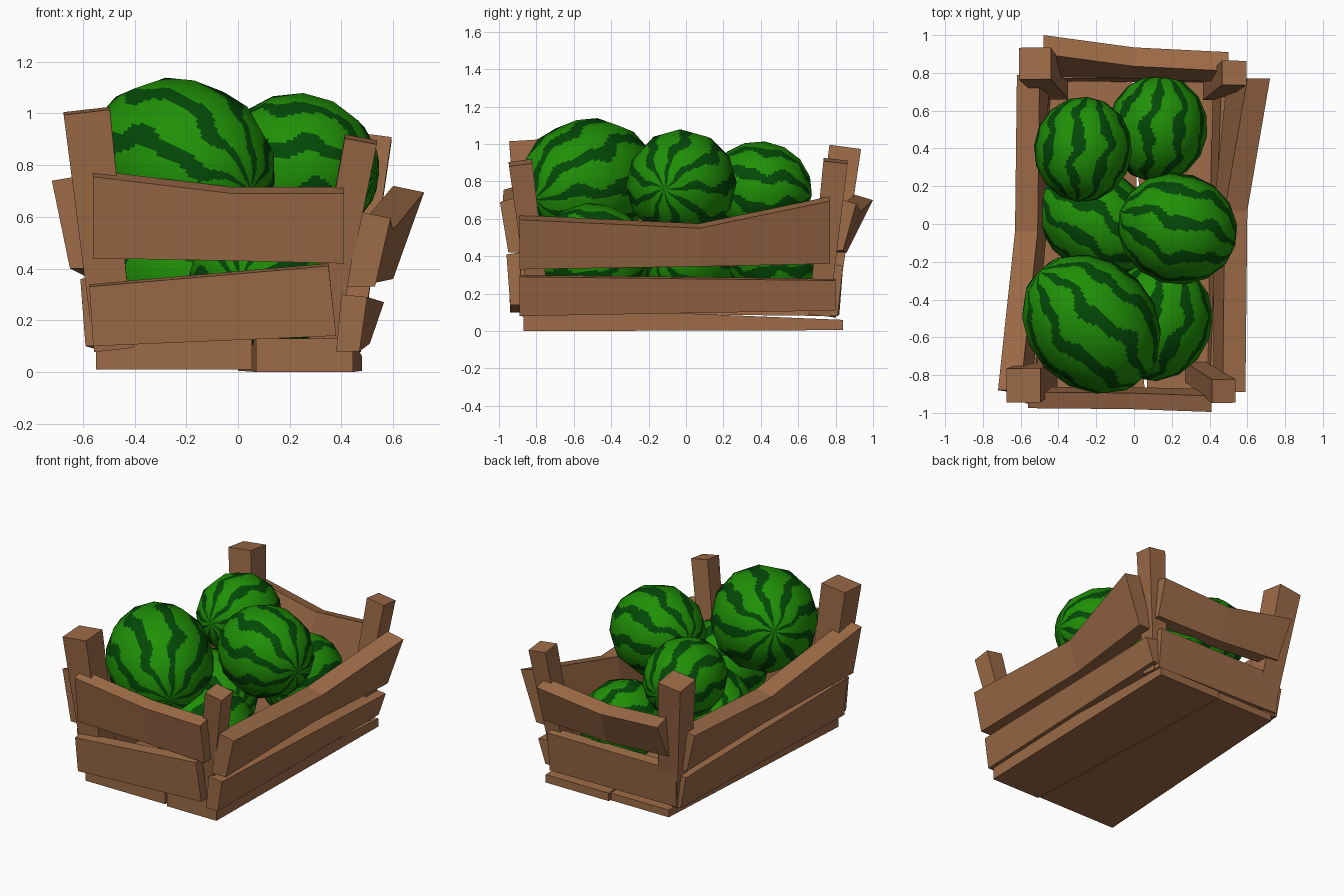
import bpy, bmesh, math
from mathutils import Vector

if "Cube" in bpy.data.objects:
    bpy.data.objects.remove(bpy.data.objects["Cube"])


def material(name, rgb):
    m = bpy.data.materials.new(name)
    m.diffuse_color = (*rgb, 1)
    m.use_nodes = True
    m.node_tree.nodes["Principled BSDF"].inputs["Base Color"].default_value = m.diffuse_color
    return m


WOOD = material("brown wood", (0.335, 0.146, 0.063))
LIGHT = material("light green rind", (0.014, 0.28, 0.002))
DARK = material("dark green stripe", (0.001, 0.066, 0.002))


def add_object(name, bm, mats):
    me = bpy.data.meshes.new(name)
    bm.to_mesh(me)
    bm.free()
    for m in mats:
        me.materials.append(m)
    ob = bpy.data.objects.new(name, me)
    bpy.context.collection.objects.link(ob)
    return ob


def loft(name, rings):
    """Wooden part skinned through four-cornered cross-sections."""
    bm = bmesh.new()
    rows = [[bm.verts.new(p) for p in ring] for ring in rings]
    for a, b in zip(rows, rows[1:]):
        for i in range(4):
            j = (i + 1) % 4
            bm.faces.new((a[i], a[j], b[j], b[i]))
    bm.faces.new(rows[0])
    bm.faces.new(rows[-1])
    bmesh.ops.recalc_face_normals(bm, faces=bm.faces)
    return add_object(name, bm, [WOOD])


def plank(name, inward, *stations):
    """Each station: outer bottom point, outer top point; inward gives thickness."""
    n = Vector(inward)
    flat = Vector((n.x, n.y, 0))
    loft(name, [[Vector(b), Vector(b) + flat * 0.9, Vector(t) + n, Vector(t)]
                for b, t in stations])


def floor_board(name, *ends):
    """Each end: y, left x, right x, bottom z, top z."""
    loft(name, [[(l, y, lo), (r, y, lo), (r, y, hi), (l, y, hi)]
                for y, l, r, lo, hi in ends])


def post(name, base, top, half):
    base, top = Vector(base), Vector(top)
    axis = (top - base).normalized()
    u = (Vector((1, 0, 0)) - axis * axis.x).normalized()
    v = axis.cross(u)
    loft(name, [[c + (u * i + v * j) * h for i, j in ((-1, -1), (1, -1), (1, 1), (-1, 1))]
                for c, h in ((base, half * 0.85), (top, half))])


# floor boards, thicker at the front
floor_board("floor_board_left", (-0.87, -0.55, 0.055, 0.01, 0.13), (0.83, -0.45, -0.01, 0.01, 0.06))
floor_board("floor_board_right", (-0.87, 0.07, 0.445, 0.0, 0.13), (0.84, 0.0, 0.48, 0.005, 0.06))

# long side boards
plank("right_upper_board", (-0.12, 0, 0.025),
      ((0.53, -0.89, 0.33), (0.59, -0.89, 0.595)),
      ((0.53, 0.07, 0.345), (0.60, 0.07, 0.55)),
      ((0.60, 0.77, 0.36), (0.72, 0.77, 0.695)))
plank("right_lower_board", (-0.10, 0, 0.01),
      ((0.47, -0.89, 0.08), (0.50, -0.89, 0.29)),
      ((0.51, 0.80, 0.11), (0.565, 0.80, 0.27)))
plank("left_upper_board", (0.12, 0, 0.02),
      ((-0.65, -0.89, 0.40), (-0.72, -0.88, 0.74)),
      ((-0.57, -0.04, 0.36), (-0.63, -0.04, 0.56)),
      ((-0.56, 0.79, 0.34), (-0.62, 0.79, 0.60)))
plank("left_lower_board", (0.09, 0, 0.01),
      ((-0.59, -0.88, 0.10), (-0.61, -0.88, 0.36)),
      ((-0.52, 0.80, 0.08), (-0.56, 0.80, 0.30)))

# short end boards
plank("front_upper_board", (0, 0.085, 0.025),
      ((-0.56, -0.94, 0.44), (-0.56, -0.975, 0.755)),
      ((-0.02, -0.94, 0.43), (-0.02, -0.98, 0.69)),
      ((0.41, -0.95, 0.42), (0.41, -0.995, 0.69)))
plank("front_lower_board", (0, 0.07, 0.01),
      ((-0.56, -0.94, 0.10), (-0.575, -0.95, 0.33)),
      ((0.38, -0.94, 0.14), (0.35, -0.96, 0.41)))
plank("back_upper_board", (0, -0.10, 0.03),
      ((-0.47, 0.87, 0.45), (-0.48, 1.0, 0.70)),
      ((0.0, 0.86, 0.42), (0.0, 0.935, 0.64)),
      ((0.50, 0.84, 0.43), (0.50, 0.91, 0.68)))
plank("back_lower_board", (0, -0.07, 0.01),
      ((-0.50, 0.82, 0.09), (-0.51, 0.84, 0.35)),
      ((0.47, 0.81, 0.08), (0.47, 0.84, 0.35)))

# corner posts
post("front_left_post", (-0.48, -0.80, 0.09), (-0.585, -0.855, 1.01), 0.09)
post("front_right_post", (0.32, -0.78, 0.09), (0.475, -0.885, 0.90), 0.063)
post("back_left_post", (-0.42, 0.73, 0.09), (-0.525, 0.85, 0.975), 0.085)
post("back_right_post", (0.42, 0.71, 0.09), (0.53, 0.80, 0.91), 0.065)

SEG, RINGS, SUB = 12, 8, 10


def chord(i, count, span):
    """Point on a circle of straight chords: low-poly outline, fine sampling."""
    k, f = divmod(i, SUB)
    a0, a1 = span * k / count, span * (k + 1) / count
    f /= SUB
    return (math.cos(a0) * (1 - f) + math.cos(a1) * f,
            math.sin(a0) * (1 - f) + math.sin(a1) * f)


def melon(name, centre, axis, length, radius, seed):
    rot = Vector(axis).to_track_quat('Z', 'Y')
    nu, nv = SEG * SUB, RINGS * SUB
    bm = bmesh.new()
    grid = []
    for j in range(nv + 1):
        z, r = chord(j, RINGS, math.pi)
        row = []
        for i in range(1 if j in (0, nv) else nu):
            x, y = chord(i, SEG, 2 * math.pi)
            p = Vector((x * r * radius, y * r * radius, z * length))
            row.append(bm.verts.new(rot @ p + Vector(centre)))
        grid.append(row)
    for j in range(nv):
        a, b = grid[j], grid[j + 1]
        for i in range(nu):
            k = (i + 1) % nu
            ring = [b[i % len(b)], b[k % len(b)], a[k % len(a)], a[i % len(a)]]
            f = bm.faces.new(list(dict.fromkeys(ring)))
            f.smooth = True
            # wavy dark stripes running from pole to pole
            u, v = (i + 0.5) / nu, (j + 0.5) / nv
            s = int(u * 9 + 0.5) % 9 + seed
            wave = 0.12 * math.sin(v * 17 + seed) + 0.06 * math.sin(v * 37 + s * 2)
            width = 0.18 + 0.045 * math.sin(v * 25 + s * 1.7)
            t = (u * 9 + wave + 0.5) % 1 - 0.5
            f.material_index = 1 if abs(t) < width else 0
    ob = add_object(name, bm, [LIGHT, DARK])
    # rounded shading over the low-poly outline
    inv = rot.inverted()
    normals = []
    for vert in ob.data.vertices:
        q = inv @ (vert.co - Vector(centre))
        n = Vector((q.x / radius ** 2, q.y / radius ** 2, q.z / length ** 2))
        normals.append((rot @ n).normalized())
    ob.data.normals_split_custom_set_from_vertices(normals)


# watermelons: three on top, three below
melon("melon_top_front", (-0.225, -0.53, 0.797), (0.97, -1, -0.33), 0.405, 0.34, 1)
melon("melon_top_middle", (0.23, -0.025, 0.785), (0.95, -0.28, -0.08), 0.32, 0.295, 2)
melon("melon_top_back", (-0.27, 0.395, 0.755), (0.08, 1, -0.1), 0.28, 0.26, 3)
melon("melon_low_front", (0.115, -0.51, 0.385), (0.35, 1, 0.1), 0.325, 0.30, 4)
melon("melon_low_middle", (-0.19, 0.01, 0.385), (1, -0.6, 0.05), 0.34, 0.27, 5)
melon("melon_low_back", (0.125, 0.505, 0.40), (0.15, 1, 0.05), 0.285, 0.265, 6)
